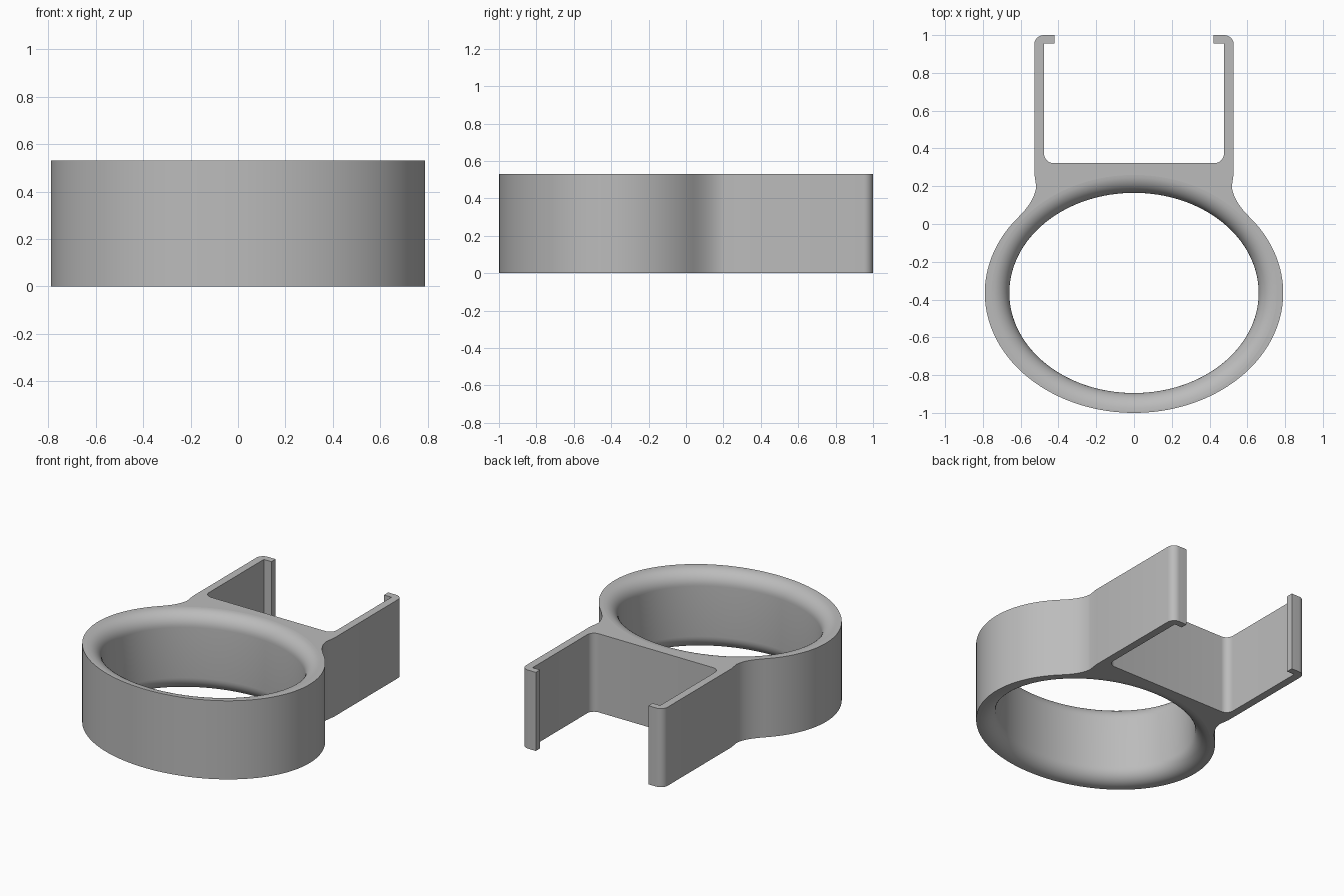
import bpy
import bmesh
import math
from mathutils import Vector

cube = bpy.data.objects.get("Cube")
if cube:
    bpy.data.objects.remove(cube, do_unlink=True)

HEIGHT = 0.53
CENTRE_Y = -0.365
OUTER = (0.79, 0.635)
HOLE = (0.66, 0.53)
ROUND = 0.095
SEGMENTS = 128

grey = bpy.data.materials.new("plain_grey")
grey.use_nodes = True
colour = (0.5, 0.5, 0.5, 1)
grey.diffuse_color = colour
grey.node_tree.nodes["Principled BSDF"].inputs["Base Color"].default_value = colour


def ellipse_point(rx, ry, angle):
    return Vector((rx * math.cos(angle), CENTRE_Y + ry * math.sin(angle)))


def curve(a, control, b, steps=10):
    """Quadratic curve from a to b pulled towards control."""
    a, control, b = Vector(a), Vector(control), Vector(b)
    return [a * (1 - t) ** 2 + control * 2 * t * (1 - t) + b * t ** 2
            for t in (i / steps for i in range(steps + 1))]


def corner(cx, cy, r, start, end, steps=8):
    """Circular corner, angles in degrees."""
    angles = [math.radians(start + (end - start) * i / steps) for i in range(steps + 1)]
    return [Vector((cx + r * math.cos(a), cy + r * math.sin(a))) for a in angles]


# Half outline: ring from its front, neck, arm, hooked lip, cradle floor
join = math.acos(0.61 / OUTER[0])
half = [ellipse_point(*OUTER, -math.pi / 2 + (join + math.pi / 2) * i / 60) for i in range(60)]
half += curve(ellipse_point(*OUTER, join), (0.523, 0.125), (0.518, 0.2))
half += [Vector((0.528, 0.27))]
half += corner(0.478, 0.95, 0.05, 0, 90)
half += [Vector(p) for p in ((0.42, 1.0), (0.42, 0.955), (0.476, 0.955))]
half += corner(0.426, 0.372, 0.05, 0, -90)
outline = half + [Vector((-p.x, p.y)) for p in reversed(half[1:])]

bm = bmesh.new()


def loop(points, z):
    verts = [bm.verts.new((p.x, p.y, z)) for p in points]
    return verts


def bridge(a, b):
    n = len(a)
    for i in range(n):
        j = (i + 1) % n
        bm.faces.new((a[i], a[j], b[j], b[i]))


def hole_loop(offset, z):
    rx, ry = HOLE[0] + offset, HOLE[1] + offset
    return loop([ellipse_point(rx, ry, math.tau * i / SEGMENTS) for i in range(SEGMENTS)], z)


# Outer wall
low, high = loop(outline, 0), loop(outline, HEIGHT)
bridge(low, high)

# Hole wall with rounded rims at both ends
steps = 10
rim = [(ROUND * (1 - math.sin(a)), ROUND * (1 - math.cos(a)))
       for a in (math.pi / 2 * i / steps for i in range(steps + 1))]
profile = rim + [(offset, HEIGHT - z) for offset, z in reversed(rim)]
rings = [hole_loop(offset, z) for offset, z in profile]
for a, b in zip(rings, rings[1:]):
    bridge(b, a)

# Flat top and bottom faces
for outer, inner in ((low, rings[0]), (high, rings[-1])):
    edges = [bm.edges.get((v[i - 1], v[i])) for v in (outer, inner) for i in range(len(v))]
    bmesh.ops.triangle_fill(bm, edges=edges, use_beauty=True)
bmesh.ops.recalc_face_normals(bm, faces=bm.faces)

mesh = bpy.data.meshes.new("ring_holder")
bm.to_mesh(mesh)
bm.free()
mesh.materials.append(grey)
holder = bpy.data.objects.new("ring_holder", mesh)
bpy.context.collection.objects.link(holder)

# Smooth curved walls, flat ends
bpy.context.view_layer.objects.active = holder
holder.select_set(True)
bpy.ops.object.shade_smooth_by_angle(angle=math.radians(30))
for face in mesh.polygons:
    if abs(face.normal.z) > 0.999:
        face.use_smooth = False
